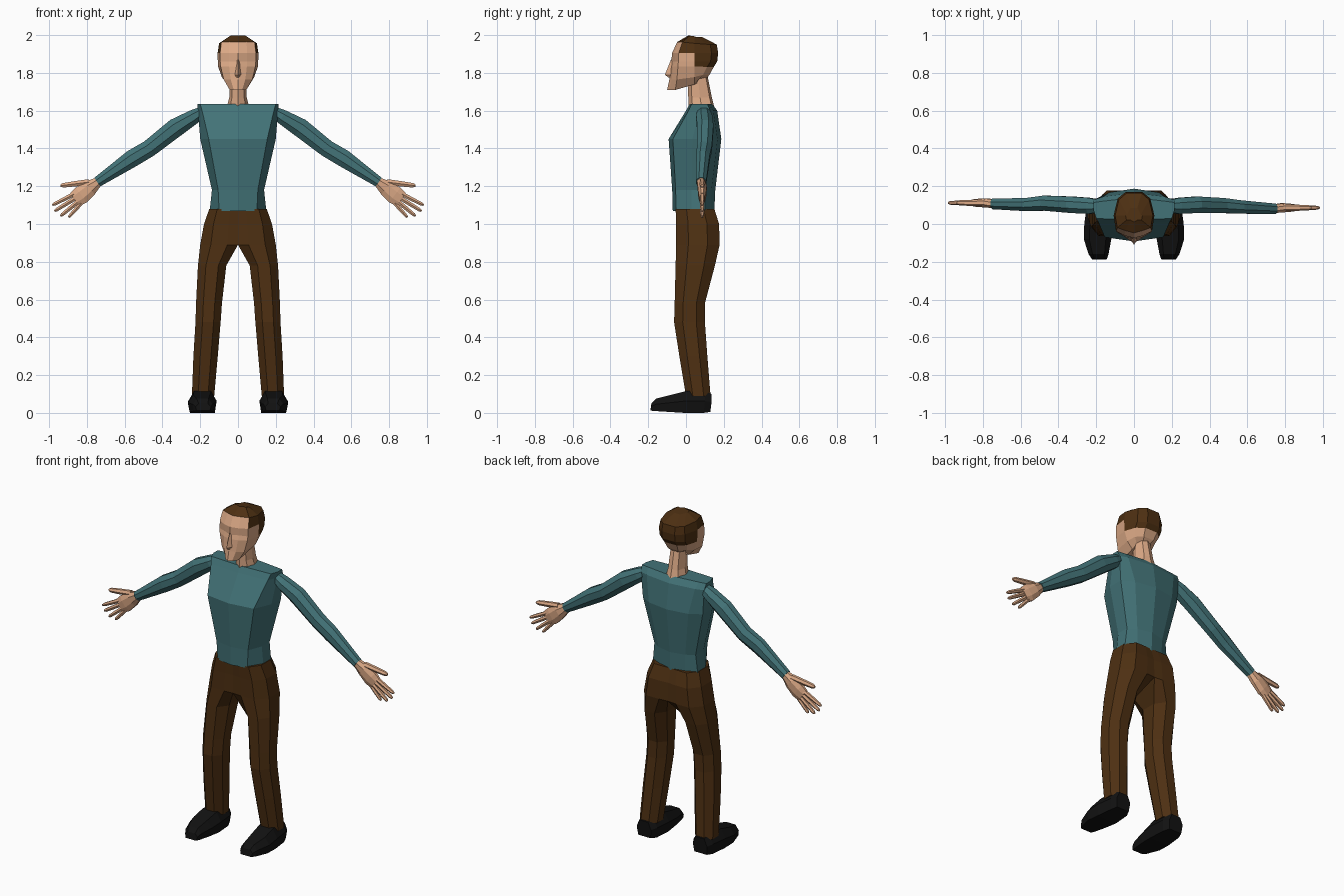
import bpy, bmesh, math
from mathutils import Vector

default_cube = bpy.data.objects.get("Cube")
if default_cube:
    bpy.data.objects.remove(default_cube)


def material(name, red, green, blue):
    mat = bpy.data.materials.new(name)
    mat.use_nodes = True
    mat.diffuse_color = (red, green, blue, 1)
    shader = mat.node_tree.nodes["Principled BSDF"]
    shader.inputs["Base Color"].default_value = (red, green, blue, 1)
    shader.inputs["Roughness"].default_value = 0.9
    return mat


TEAL = material("teal shirt", 0.055, 0.17, 0.185)
SKIN = material("skin", 0.72, 0.40, 0.24)
BROWN = material("dark brown", 0.075, 0.029, 0.006)
BLACK = material("shoe black", 0.006, 0.006, 0.006)


def loft(name, rings, mats, rule=None, open_centre=False):
    """Skin a list of equal-length point rings, cap both ends, colour by rule."""
    bm = bmesh.new()
    rows = [[bm.verts.new(point) for point in ring] for ring in rings]
    count = len(rows[0])
    for low, high in zip(rows, rows[1:]):
        for i in range(count):
            j = (i + 1) % count
            bm.faces.new((low[i], low[j], high[j], high[i]))
    bm.faces.new(rows[0])
    bm.faces.new(rows[-1])
    bmesh.ops.recalc_face_normals(bm, faces=bm.faces[:])
    if open_centre:
        inner = [f for f in bm.faces if all(abs(v.co.x) < 0.001 for v in f.verts)]
        bmesh.ops.delete(bm, geom=inner, context="FACES")
    if rule:
        for face in bm.faces:
            face.material_index = rule(face.calc_center_median())
    mesh = bpy.data.meshes.new(name)
    bm.to_mesh(mesh)
    bm.free()
    for mat in mats:
        mesh.materials.append(mat)
    obj = bpy.data.objects.new(name, mesh)
    bpy.context.collection.objects.link(obj)
    return obj


def mirrored(half):
    """Close a half outline, running front to back, across x = 0."""
    return half + [(-x, y, z) for x, y, z in reversed(half) if x > 0]


def mirror_modifier(obj):
    modifier = obj.modifiers.new("mirror", "MIRROR")
    modifier.use_clip = True


def tube(name, stations, mat, sides=8):
    """Tube in the x-z plane; stations hold x, y, z, in-plane radius, y radius."""
    rings = []
    points = [Vector(s[:3]) for s in stations]
    for i, (centre, station) in enumerate(zip(points, stations)):
        along = points[min(i + 1, len(points) - 1)] - points[max(i - 1, 0)]
        across = Vector((-along.z, 0, along.x)).normalized()
        ring = []
        for k in range(sides):
            angle = math.tau * (k + 0.5) / sides
            depth = Vector((0, math.sin(angle) * station[4], 0))
            ring.append(centre + across * math.cos(angle) * station[3] + depth)
        rings.append(ring)
    return loft(name, rings, [mat])


# Torso: height, front corner x, side x, front y, back y
def torso_ring(z, corner, side, front, back):
    depth = back - front
    return mirrored([(0, front, z), (corner, front + 0.08 * depth, z),
                     (side, front + 0.45 * depth, z), (side, back - 0.22 * depth, z),
                     (corner * 0.85, back - 0.02, z), (0, back, z)])


loft("torso", [torso_ring(*row) for row in (
    (1.07, 0.10, 0.15, -0.07, 0.15),
    (1.18, 0.105, 0.138, -0.073, 0.155),
    (1.45, 0.155, 0.20, -0.092, 0.187),
    (1.60, 0.19, 0.212, 0.0, 0.165),
    (1.635, 0.20, 0.215, 0.02, 0.14))], [TEAL])


# Trousers: height, inner x, outer x, front y, back y
def leg_ring(z, inner, outer, front, back):
    bevel = 0.28 * (outer - inner)
    fold = 0.28 * (back - front)
    cut = fold if inner > 0 else 0.004
    return [(inner, front + cut, z), (inner + bevel, front, z),
            (outer - bevel, front, z), (outer, front + fold, z),
            (outer, back - fold, z), (outer - bevel, back, z),
            (inner + bevel, back, z), (inner, back - cut, z)]


trousers = loft("trousers", [leg_ring(*row) for row in (
    (1.08, 0, 0.152, -0.055, 0.15),
    (1.0, 0, 0.18, -0.052, 0.175),
    (0.89, 0, 0.20, -0.052, 0.178),
    (0.78, 0.062, 0.212, -0.055, 0.153),
    (0.58, 0.085, 0.222, -0.06, 0.10),
    (0.48, 0.092, 0.225, -0.063, 0.10),
    (0.30, 0.107, 0.236, -0.035, 0.113),
    (0.09, 0.126, 0.244, 0.0, 0.13))], [BROWN], open_centre=True)
mirror_modifier(trousers)


# Shoes: y, inner x, outer x, bottom and top heights
def shoe_ring(y, inner, outer, bottom, top):
    bevel = 0.2 * (outer - inner)
    middle = bottom + 0.55 * (top - bottom)
    return [(inner + bevel / 3, y - 0.006, bottom), (outer - bevel / 3, y - 0.006, bottom),
            (outer, y, middle), (outer - bevel, y, top),
            (inner + bevel, y, top), (inner, y, middle)]


shoes = loft("shoes", [shoe_ring(*row) for row in (
    (0.135, 0.14, 0.235, 0.005, 0.10),
    (0.10, 0.122, 0.25, 0.0, 0.115),
    (0.0, 0.113, 0.263, 0.0, 0.115),
    (-0.08, 0.12, 0.266, 0.005, 0.095),
    (-0.16, 0.135, 0.24, 0.01, 0.075),
    (-0.183, 0.143, 0.225, 0.012, 0.05))], [BLACK])
mirror_modifier(shoes)


# Neck: height, half width, front y, back y
def neck_ring(z, width, front, back):
    depth = back - front
    return mirrored([(0, front, z), (width * 0.7, front + 0.15 * depth, z),
                     (width, front + 0.5 * depth, z),
                     (width * 0.7, back - 0.1 * depth, z), (0, back, z)])


loft("neck", [neck_ring(*row) for row in (
    (1.61, 0.062, 0.015, 0.152),
    (1.67, 0.046, 0.012, 0.137),
    (1.78, 0.042, 0.01, 0.115))], [SKIN])


# Head: front height, back height, half width, front y, back y, eye recess
def head_ring(z_front, z_back, width, front, back, recess):
    middle = (z_front + z_back) / 2
    side_y = front + 0.3 * (0.045 - front)
    return mirrored([
        (0, front, z_front), (width * 0.45, front + 0.012 + recess, z_front),
        (width * 0.88, side_y, z_front), (width, 0.045, middle),
        (width * 0.8, back - 0.035, z_back), (width * 0.4, back, z_back),
        (0, back, z_back)])


def hairline(point):
    crown = point.z > 1.955
    temple = point.z > 1.9 and point.y > -0.02
    nape = point.z > 1.83 and point.y > 0.05
    return int(crown or temple or nape)


loft("head", [head_ring(*row) for row in (
    (1.71, 1.768, 0.05, -0.10, 0.105, 0),
    (1.765, 1.79, 0.086, -0.088, 0.125, 0),
    (1.835, 1.832, 0.105, -0.08, 0.147, 0),
    (1.86, 1.86, 0.107, -0.077, 0.165, 0.009),
    (1.905, 1.905, 0.108, -0.074, 0.17, 0),
    (1.963, 1.95, 0.10, -0.047, 0.163, 0),
    (1.997, 1.99, 0.045, 0.01, 0.085, 0))], [SKIN, BROWN], hairline)

# Nose wedge: height, half width, tip y
loft("nose", [[(-w, -0.062, z), (0, y, z), (w, -0.062, z)] for z, w, y in (
    (1.775, 0.02, -0.092), (1.79, 0.026, -0.112), (1.87, 0.012, -0.08))], [SKIN])

# Arms and hands, built per side; the two wrists sit at slightly different depths
for side, label, wrist_y in ((1, "left", 0.08), (-1, "right", 0.106)):
    tube(label + "_sleeve", [
        (side * 0.19, 0.095, 1.595, 0.03, 0.035),
        (side * 0.235, 0.096, 1.567, 0.042, 0.046),
        (side * 0.33, 0.102, 1.51, 0.054, 0.047),
        (side * 0.47, (wrist_y + 0.115) / 2, 1.40, 0.049, 0.043),
        (side * 0.56, (wrist_y + 0.1) / 2, 1.347, 0.05, 0.038),
        (side * 0.745, wrist_y, 1.222, 0.03, 0.03)], TEAL)

    hand_y = wrist_y + 0.006
    tube(label + "_palm", [
        (side * 0.735, wrist_y, 1.228, 0.025, 0.024),
        (side * 0.785, hand_y, 1.190, 0.046, 0.026),
        (side * 0.83, hand_y, 1.153, 0.053, 0.022),
        (side * 0.862, hand_y, 1.130, 0.046, 0.015)], SKIN)

    # Each digit: base x, base height, tip x, tip height, radius
    for name, base_x, base_z, tip_x, tip_z, radius in (
            ("thumb", 0.79, 1.222, 0.94, 1.203, 0.016),
            ("index_finger", 0.865, 1.16, 0.983, 1.10, 0.012),
            ("middle_finger", 0.855, 1.14, 0.972, 1.068, 0.012),
            ("ring_finger", 0.845, 1.12, 0.94, 1.042, 0.012),
            ("little_finger", 0.83, 1.11, 0.897, 1.035, 0.011)):
        stations = []
        for part, scale in ((0, 1.1), (0.55, 1), (0.9, 0.85), (1, 0.45)):
            stations.append((side * (base_x + part * (tip_x - base_x)), hand_y,
                             base_z + part * (tip_z - base_z),
                             radius * scale, radius * scale))
        tube(label + "_" + name, stations, SKIN, 6)
